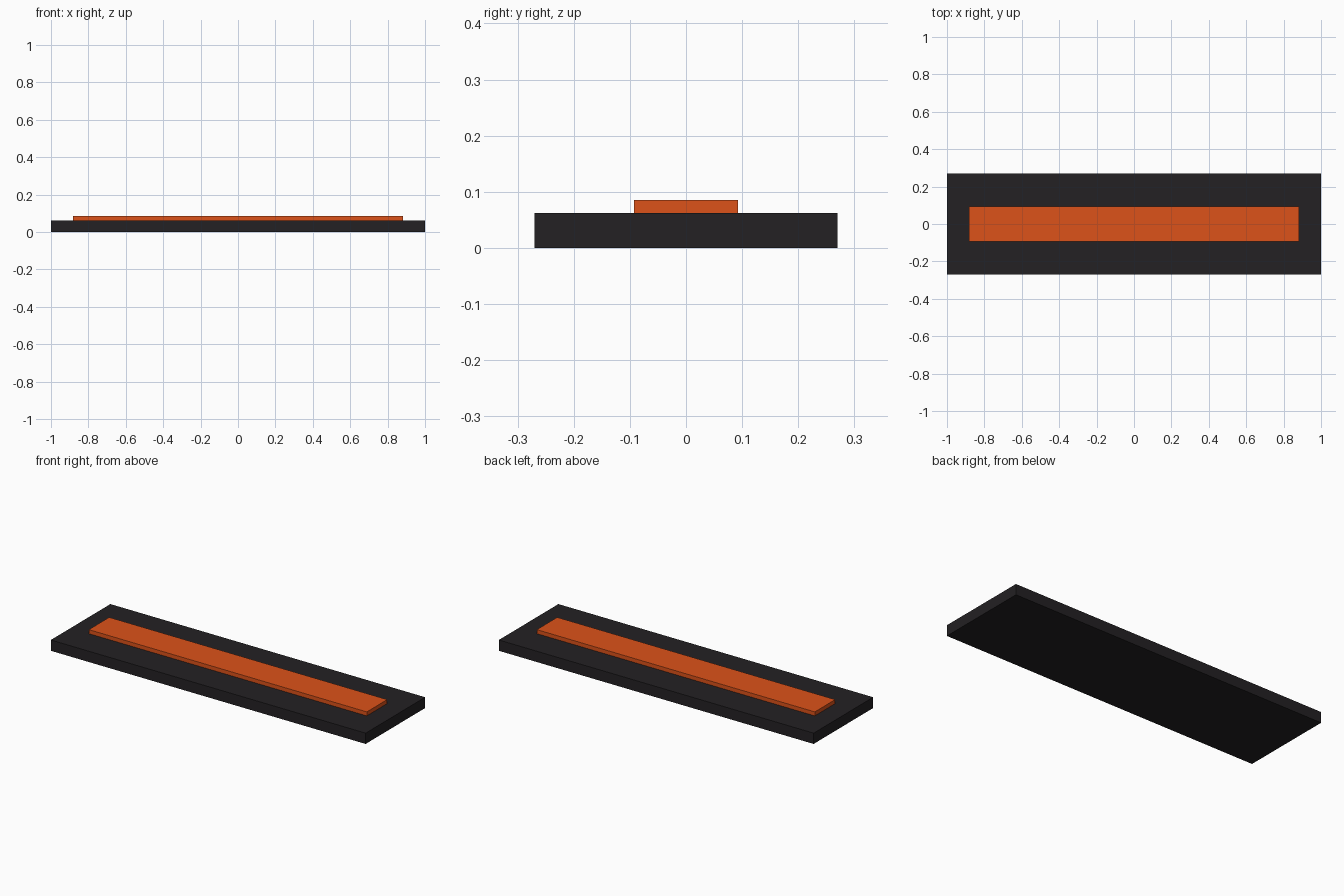
import bpy

if "Cube" in bpy.data.objects:
    bpy.data.objects.remove(bpy.data.objects["Cube"])


def material(name, color):
    mat = bpy.data.materials.new(name)
    mat.diffuse_color = color
    mat.use_nodes = True
    mat.node_tree.nodes["Principled BSDF"].inputs["Base Color"].default_value = mat.diffuse_color
    return mat


def box(name, size_x, size_y, z0, z1, mat):
    bpy.ops.mesh.primitive_cube_add(size=1, location=(0, 0, (z0 + z1) / 2))
    obj = bpy.context.object
    obj.name = name
    obj.scale = (size_x, size_y, z1 - z0)
    bpy.ops.object.transform_apply(location=False, rotation=False, scale=True)
    obj.data.materials.append(mat)
    return obj


black = material("black", (0.017, 0.015, 0.017, 1))
orange = material("orange", (0.72, 0.085, 0.01, 1))

# Dark base slab
box("base_plate", 2.0, 0.54, 0.0, 0.062, black)

# Raised orange strip resting on the slab
box("top_strip", 1.766, 0.185, 0.062, 0.085, orange)
